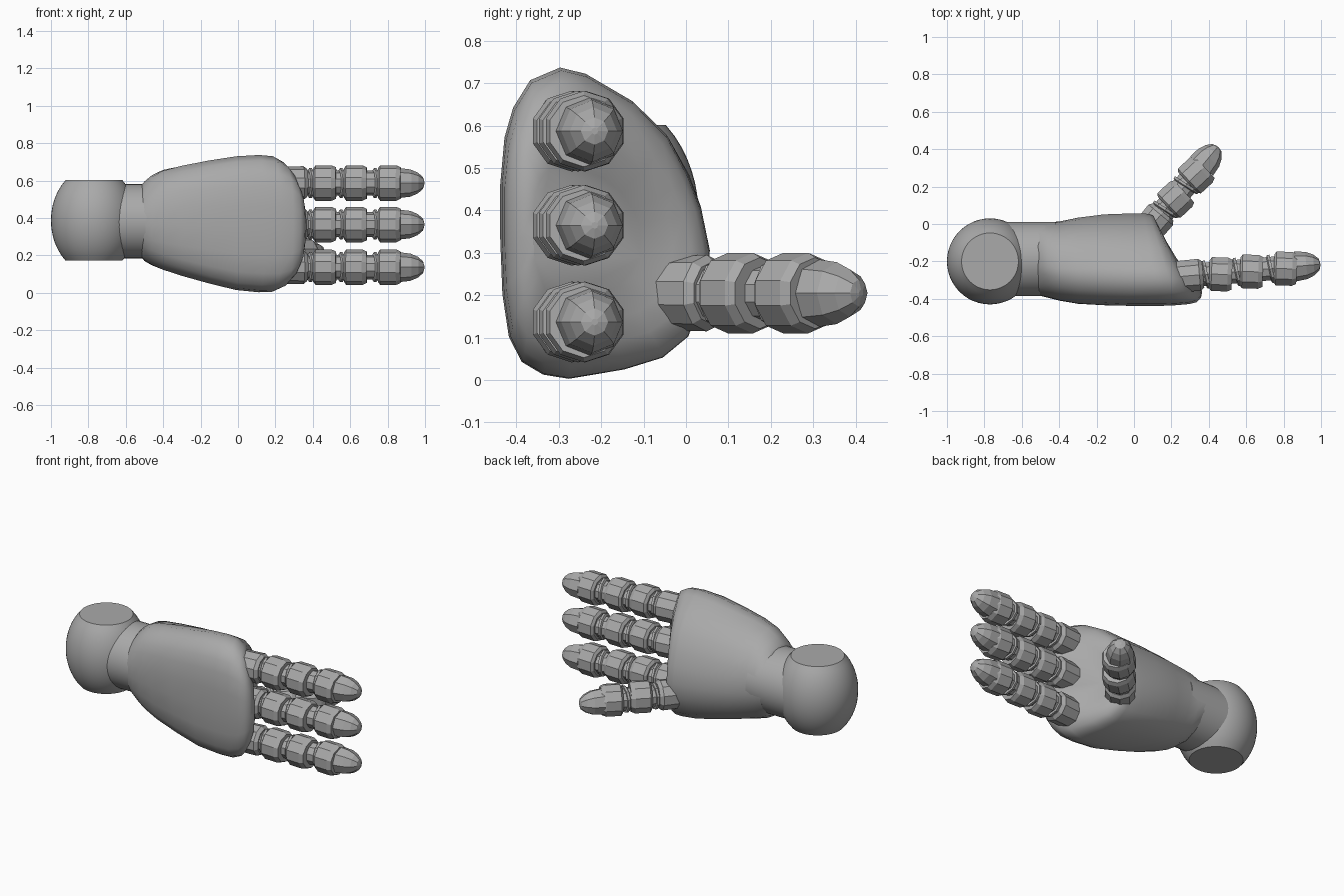
import bpy, bmesh, math
from mathutils import Matrix, Vector

cube = bpy.data.objects.get("Cube")
if cube:
    bpy.data.objects.remove(cube, do_unlink=True)

grey = bpy.data.materials.new("grey")
grey.use_nodes = True
grey.diffuse_color = (0.4, 0.4, 0.4, 1)
grey.node_tree.nodes["Principled BSDF"].inputs["Base Color"].default_value = (0.4, 0.4, 0.4, 1)


def finish(name, bm, smooth_angle=None):
    """Turn a bmesh into a named object with the shared material."""
    bmesh.ops.recalc_face_normals(bm, faces=bm.faces)
    mesh = bpy.data.meshes.new(name)
    bm.to_mesh(mesh)
    bm.free()
    mesh.materials.append(grey)
    obj = bpy.data.objects.new(name, mesh)
    bpy.context.collection.objects.link(obj)
    if smooth_angle:
        bpy.ops.object.select_all(action='DESELECT')
        obj.select_set(True)
        bpy.context.view_layer.objects.active = obj
        bpy.ops.object.shade_smooth_by_angle(angle=math.radians(smooth_angle))
    return obj


def loft(bm, rings):
    """Skin a list of point rings and cap both ends."""
    loops = [[bm.verts.new(p) for p in ring] for ring in rings]
    n = len(loops[0])
    for a, b in zip(loops, loops[1:]):
        for i in range(n):
            j = (i + 1) % n
            bm.faces.new((a[i], a[j], b[j], b[i]))
    bm.faces.new(loops[0])
    bm.faces.new(loops[-1])


def lathe(bm, profile, sides, matrix):
    """Revolve (distance, radius) pairs around local z."""
    loft(bm, [[matrix @ Vector((r * math.cos(2 * math.pi * i / sides),
                                r * math.sin(2 * math.pi * i / sides), d))
               for i in range(sides)] for d, r in profile])


# Wrist joint: a rounded barrel with flat ends
bm = bmesh.new()
barrel = []
for i in range(17):
    z = -0.215 + 0.43 * i / 16
    barrel.append((z, math.sqrt(0.23 ** 2 - z * z * (0.23 ** 2 - 0.152 ** 2) / 0.215 ** 2)))
lathe(bm, barrel, 48, Matrix.Translation((-0.77, -0.2, 0.387)))
finish("wrist_ball", bm, 35)

# Neck between the wrist and the palm
bm = bmesh.new()
lathe(bm, [(0, 0.199), (0.3, 0.199)], 40,
      Matrix.Translation((-0.72, -0.187, 0.383)) @ Matrix.Rotation(math.pi / 2, 4, 'Y'))
finish("wrist_neck", bm, 35)

# Palm: a flat-fronted section (y, z), blended from a circle at the neck
SECTION = [(-.44, .33), (-.44, .46), (-.43, .57), (-.41, .64), (-.37, .705), (-.30, .735),
           (-.24, .72), (-.13, .655), (-.05, .575), (.0, .48), (.03, .4), (.05, .3),
           (.04, .21), (.0, .1), (-.06, .05), (-.15, .022), (-.28, .0), (-.34, .01),
           (-.39, .04), (-.42, .1), (-.435, .2)]
# x at the front, backward slant, y low, y high, z low, z high, blend
STATIONS = [
    (-.52, 0, -.375, .012, .19, .575, 0),
    (-.50, 0, -.385, .012, .165, .60, .1),
    (-.46, 0, -.395, .012, .14, .635, .25),
    (-.40, 0, -.41, .015, .115, .665, .45),
    (-.30, 0, -.427, .035, .085, .688, .65),
    (-.15, .01, -.435, .052, .047, .712, .85),
    (.0, .03, -.438, .056, .015, .73, 1),
    (.14, .09, -.438, .056, .003, .737, 1),
    (.23, .15, -.434, .054, .005, .73, 1),
    (.295, .19, -.428, .042, .03, .70, 1),
    (.335, .215, -.418, .012, .075, .65, 1),
    (.358, .225, -.395, -.03, .13, .59, 1),
    (.365, .22, -.36, -.1, .2, .51, 1),
]
rings = []
for x, slant, y0, y1, z0, z1, blend in STATIONS:
    ring = []
    for sy, sz in SECTION:
        u, w = (sy + .195) / .245, (sz - .3675) / .3675
        length = math.hypot(u, w)
        u = u * blend + u / length * (1 - blend)
        w = w * blend + w / length * (1 - blend)
        v = (u + 1) / 2
        ring.append((x - slant * v, y0 + (y1 - y0) * v, (z0 + z1) / 2 + w * (z1 - z0) / 2))
    rings.append(ring)
bm = bmesh.new()
loft(bm, rings)
finish("palm", bm, 50)

# Segmented fingers: faceted cuffs on a thin core, ending in a domed tip
CUFF = [(0, .078), (.012, .095), (.098, .095), (.122, .084)]
TIP = [(0, .08), (.06, .073), (.10, .056), (.128, .032), (.135, .008)]


def finger(name, base, angle, cuffs, tip_start, base_length):
    frame = (Matrix.Translation(base) @ Matrix.Rotation(math.radians(angle), 4, 'Z')
             @ Matrix.Rotation(math.pi / 2, 4, 'Y'))
    bm = bmesh.new()
    lathe(bm, [(0, .088), (base_length, .09), (base_length + .02, .075)], 10, frame)
    lathe(bm, [(.02, .066), (tip_start, .066)], 10, frame)
    for start in cuffs:
        # a slightly tilted cuff and the small collar behind it
        tilt = Matrix.Rotation(math.radians(7), 4, 'X')
        lathe(bm, CUFF, 10, frame @ Matrix.Translation((0, 0, start)) @ tilt)
        lathe(bm, [(-.028, .07), (-.022, .08), (-.008, .08)], 10,
              frame @ Matrix.Translation((0, 0, start)) @ tilt.inverted())
    lathe(bm, TIP, 8, frame @ Matrix.Translation((0, 0, tip_start)))
    return finish(name, bm)


for name, z in (("upper_finger", .587), ("middle_finger", .365), ("lower_finger", .137)):
    finger(name, (.22, -.283, z), 5, (.183, .348, .53), .644, .13)
finger("thumb", (.085, -.02, .205), 50, (.145, .315), .43, .09)
